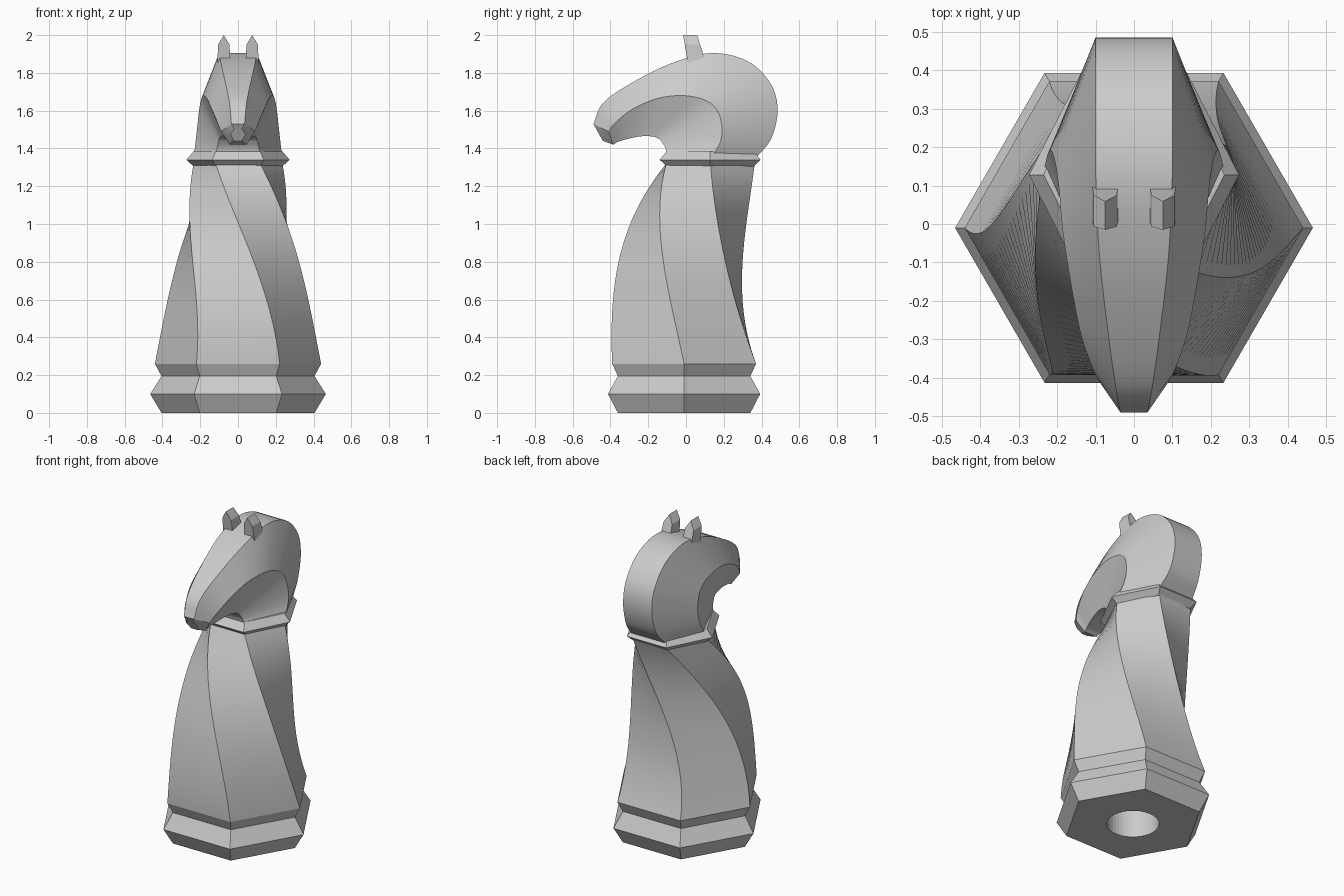
import bpy, bmesh
from math import sin, cos, radians
from mathutils import Vector

if "Cube" in bpy.data.objects:
    bpy.data.objects.remove(bpy.data.objects["Cube"])

grey = bpy.data.materials.new("plain_grey")
grey.use_nodes = True
grey.diffuse_color = (0.6, 0.6, 0.6, 1)
grey.node_tree.nodes["Principled BSDF"].inputs["Base Color"].default_value = (0.6, 0.6, 0.6, 1)


def loft(name, rings, smooth=None):
    """Join rings of equal point count into a closed, capped solid."""
    bm = bmesh.new()
    loops = [[bm.verts.new(p) for p in ring] for ring in rings]
    n = len(loops[0])
    for a, b in zip(loops, loops[1:]):
        for i in range(n):
            j = (i + 1) % n
            bm.faces.new((a[i], a[j], b[j], b[i]))
    bm.faces.new(loops[0])
    bm.faces.new(loops[-1])
    bmesh.ops.recalc_face_normals(bm, faces=bm.faces)
    mesh = bpy.data.meshes.new(name)
    bm.to_mesh(mesh)
    bm.free()
    obj = bpy.data.objects.new(name, mesh)
    bpy.context.collection.objects.link(obj)
    mesh.materials.append(grey)
    if smooth:
        bpy.ops.object.select_all(action="DESELECT")
        obj.select_set(True)
        bpy.context.view_layer.objects.active = obj
        bpy.ops.object.shade_smooth_by_angle(angle=radians(smooth))
    return obj


def ring(r, z, y=0.0, turn=0.0, stretch=1.0, sides=6):
    angles = [radians(360 * i / sides - turn) for i in range(sides)]
    return [(r * cos(a), y + r * stretch * sin(a), z) for a in angles]


def spline(points, steps):
    """Catmull-Rom samples through the points."""
    p = [Vector(q) for q in points]
    p = [2 * p[0] - p[1]] + p + [2 * p[-1] - p[-2]]
    out = []
    for a, b, c, d in zip(p, p[1:], p[2:], p[3:]):
        for k in range(steps):
            t = k / steps
            out.append(0.5 * (2 * b + (c - a) * t + (2 * a - 5 * b + 4 * c - d) * t**2
                              + (3 * b - a - 3 * c + d) * t**3))
    return out + [p[-2]]


# Hexagonal foot with a round socket underneath
foot = loft("foot", [ring(r, z, -0.01) for r, z in
                     ((0.405, 0), (0.465, 0.1), (0.405, 0.195), (0.44, 0.26))])
cutter = loft("socket_cutter", [ring(0.15, z, -0.01, sides=48) for z in (-0.1, 0.2)])
cutter.hide_render = True
cutter.hide_viewport = True
cut = foot.modifiers.new("socket", "BOOLEAN")
cut.operation = "DIFFERENCE"
cut.solver = "EXACT"
cut.object = cutter

# Tapered body, bent backwards and twisted by one side of the hexagon
STEPS = 32
body = []
for k in range(STEPS + 1):
    t = k / STEPS
    body.append(ring(0.44 - 0.205 * t, 0.26 + 1.06 * t, -0.01 - 0.22 * t + 0.36 * t**2,
                     60 * t**2, 1 + 0.15 * t**4))
loft("body", body, 25)

# Pointed collar
loft("collar", [ring(r, z, 0.128, stretch=1.13) for r, z in
                ((0.235, 1.305), (0.273, 1.34), (0.235, 1.385))])

# Head: six-sided section swept along crest, cheek and throat rails (y, z, half width)
crest = [(0.37, 1.35, 0.12), (0.45, 1.45, 0.105), (0.485, 1.6, 0.1), (0.45, 1.74, 0.1),
         (0.33, 1.86, 0.1), (0.14, 1.905, 0.1), (-0.08, 1.85, 0.09), (-0.3, 1.74, 0.065),
         (-0.44, 1.64, 0.045), (-0.49, 1.53, 0.035)]
cheek = [(0.13, 1.35, 0.235), (0.18, 1.43, 0.225), (0.19, 1.52, 0.215), (0.16, 1.61, 0.205),
         (0.09, 1.66, 0.195), (-0.02, 1.68, 0.185), (-0.15, 1.665, 0.165), (-0.28, 1.61, 0.14),
         (-0.37, 1.54, 0.11), (-0.41, 1.49, 0.09)]
throat = [(-0.1, 1.37, 0.12), (-0.11, 1.405, 0.11), (-0.125, 1.43, 0.105), (-0.14, 1.448, 0.1),
          (-0.165, 1.46, 0.095), (-0.2, 1.465, 0.09), (-0.25, 1.463, 0.08), (-0.31, 1.45, 0.065),
          (-0.36, 1.435, 0.05), (-0.385, 1.42, 0.045)]
muzzle_tip = [(-0.475, 1.505, 0.02), (-0.46, 1.475, 0.04), (-0.44, 1.44, 0.02)]
sections = list(zip(*(spline(rail, 5) for rail in (crest, cheek, throat)))) + [muzzle_tip]
loft("head", [[(w, y, z) for y, z, w in s] + [(-w, y, z) for y, z, w in reversed(s)]
              for s in sections], 25)

# Ears: pointed plates leaning forward
outline = [(0.04, 1.84), (0.11, 1.84), (0.105, 1.95), (0.075, 2.0), (0.045, 1.95)]
for side, label in ((1, "left_ear"), (-1, "right_ear")):
    front = [(side * x, 0.012 - 0.17 * (z - 1.84), z) for x, z in outline]
    back = [(side * x, 0.11 - 0.32 * (z - 1.84), z) for x, z in outline]
    loft(label, [front, back])
